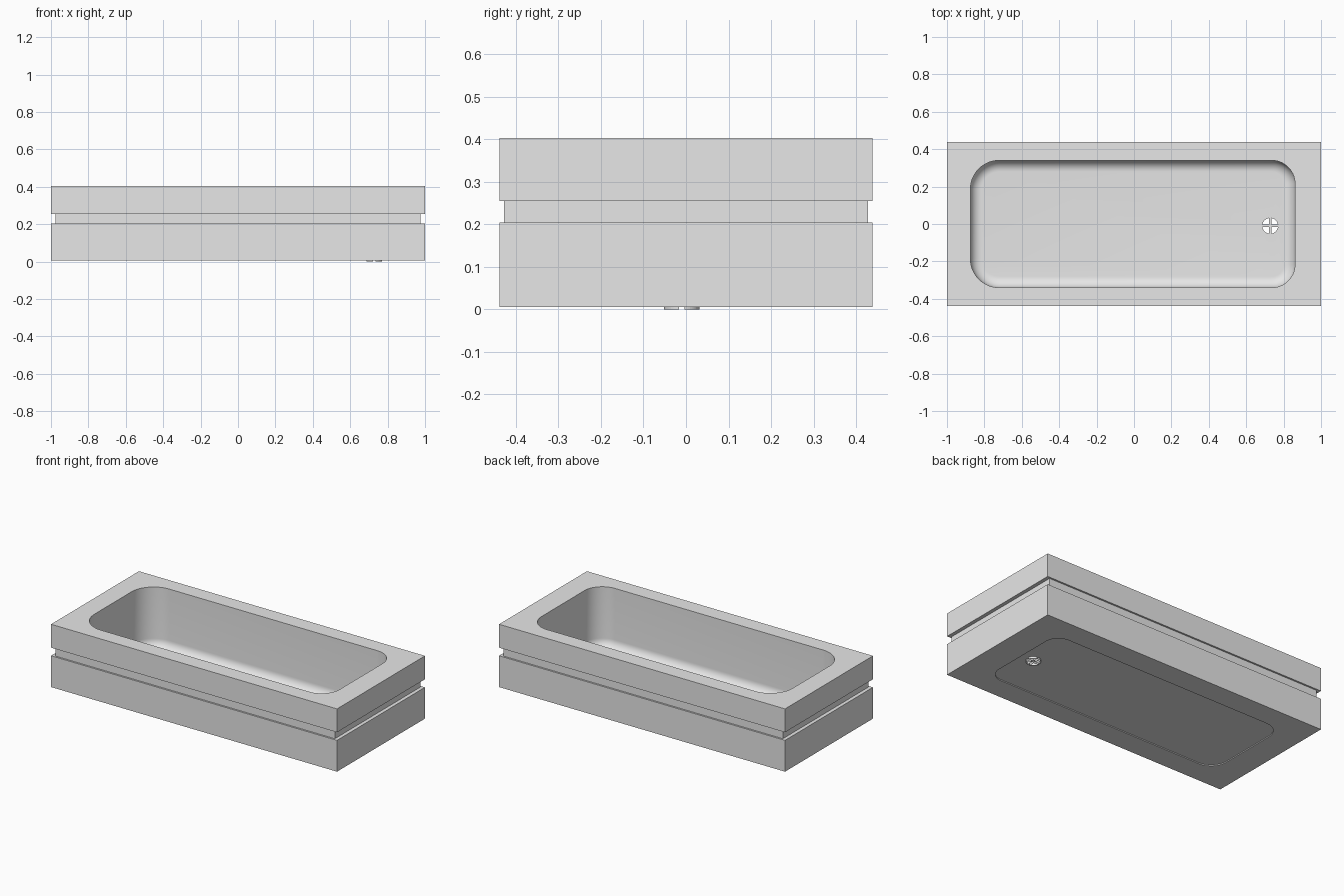
import bpy
import bmesh
import math

if "Cube" in bpy.data.objects:
    bpy.data.objects.remove(bpy.data.objects["Cube"], do_unlink=True)

grey = bpy.data.materials.new("light grey")
grey.use_nodes = True
grey.diffuse_color = (0.8, 0.8, 0.8, 1)
grey.node_tree.nodes["Principled BSDF"].inputs["Base Color"].default_value = (0.8, 0.8, 0.8, 1)


def rectangle(hx, hy, z):
    return [(-hx, -hy, z), (hx, -hy, z), (hx, hy, z), (-hx, hy, z)]


def rounded(x0, x1, hy, r_left, r_right, z, inset=0.0, steps=14):
    """Rounded rectangle, shrunk evenly by the inset."""
    corners = [(x1, -1, r_right, -90), (x1, 1, r_right, 0),
               (x0, 1, r_left, 90), (x0, -1, r_left, 180)]
    ring = []
    for x, sy, r, start in corners:
        cx = x - r if x > 0 else x + r
        cy = sy * (hy - r)
        for i in range(steps + 1):
            a = math.radians(start + 90 * i / steps)
            ring.append((cx + (r - inset) * math.cos(a), cy + (r - inset) * math.sin(a), z))
    return ring


def quadrant(k, z, radius=0.042, gap=0.007, steps=8):
    """One quarter of the drain disc, leaving half of a cross bar on two sides."""
    a0 = math.asin(gap / radius)
    pts = [(gap, gap)]
    for i in range(steps + 1):
        a = a0 + (math.pi / 2 - 2 * a0) * i / steps
        pts.append((radius * math.cos(a), radius * math.sin(a)))
    c, s = round(math.cos(k * math.pi / 2)), round(math.sin(k * math.pi / 2))
    return [(0.728 + c * x - s * y, -0.01 + s * x + c * y, z) for x, y in pts]


def loft(name, rings, caps=True):
    bm = bmesh.new()
    loops = [[bm.verts.new(p) for p in ring] for ring in rings]
    n = len(loops[0])
    for low, high in zip(loops, loops[1:]):
        for i in range(n):
            j = (i + 1) % n
            bm.faces.new((low[i], low[j], high[j], high[i]))
    if caps:
        bm.faces.new(loops[0][::-1])
        bm.faces.new(loops[-1])
    mesh = bpy.data.meshes.new(name)
    bm.to_mesh(mesh)
    bm.free()
    mesh.materials.append(grey)
    obj = bpy.data.objects.new(name, mesh)
    bpy.context.collection.objects.link(obj)
    return obj


# Outer block with the groove running around it
BOTTOM, TOP, FLOOR, UNDERSIDE = 0.006, 0.403, 0.018, 0.012
body = loft("tub_body", [
    rectangle(1, 0.439, BOTTOM), rectangle(1, 0.439, 0.204),
    rectangle(0.977, 0.428, 0.204), rectangle(0.977, 0.428, 0.255),
    rectangle(1, 0.439, 0.255), rectangle(1, 0.439, TOP)])

# Basin cutter: filleted floor and straight walls
FILLET = 0.06
basin_rings = []
for i in range(11):
    a = math.pi / 2 * i / 10
    basin_rings.append(rounded(-0.875, 0.861, 0.34, 0.155, 0.125,
                               FLOOR + FILLET * (1 - math.cos(a)), FILLET * (1 - math.sin(a))))
basin_rings.append(rounded(-0.875, 0.861, 0.34, 0.155, 0.125, TOP + 0.1))
cutters = [loft("basin_cutter", basin_rings)]

# Shallow recess under the floor
cutters.append(loft("recess_cutter", [
    rounded(-0.83, 0.816, 0.295, 0.11, 0.09, z) for z in (-0.05, UNDERSIDE)]))

# Four drain openings
for k in range(4):
    cutters.append(loft("drain_cutter", [quadrant(k, z) for z in (-0.05, 0.05)]))

for cutter in cutters:
    cutter.hide_render = True
    cut = body.modifiers.new(cutter.name, 'BOOLEAN')
    cut.operation = 'DIFFERENCE'
    cut.solver = 'EXACT'
    cut.object = cutter

# Bake the cuts, then drop the helpers
graph = bpy.context.evaluated_depsgraph_get()
body.data = bpy.data.meshes.new_from_object(body.evaluated_get(graph))
body.modifiers.clear()
body.data.name = "tub_body"
for cutter in cutters:
    bpy.data.objects.remove(cutter, do_unlink=True)

# Thin sleeves lining the drain openings and reaching the ground
for k in range(4):
    loft("drain_sleeve_%d" % (k + 1), [quadrant(k, z) for z in (0, UNDERSIDE)], caps=False)

bpy.ops.object.select_all(action='DESELECT')
body.select_set(True)
bpy.context.view_layer.objects.active = body
bpy.ops.object.shade_smooth_by_angle(angle=math.radians(30))
